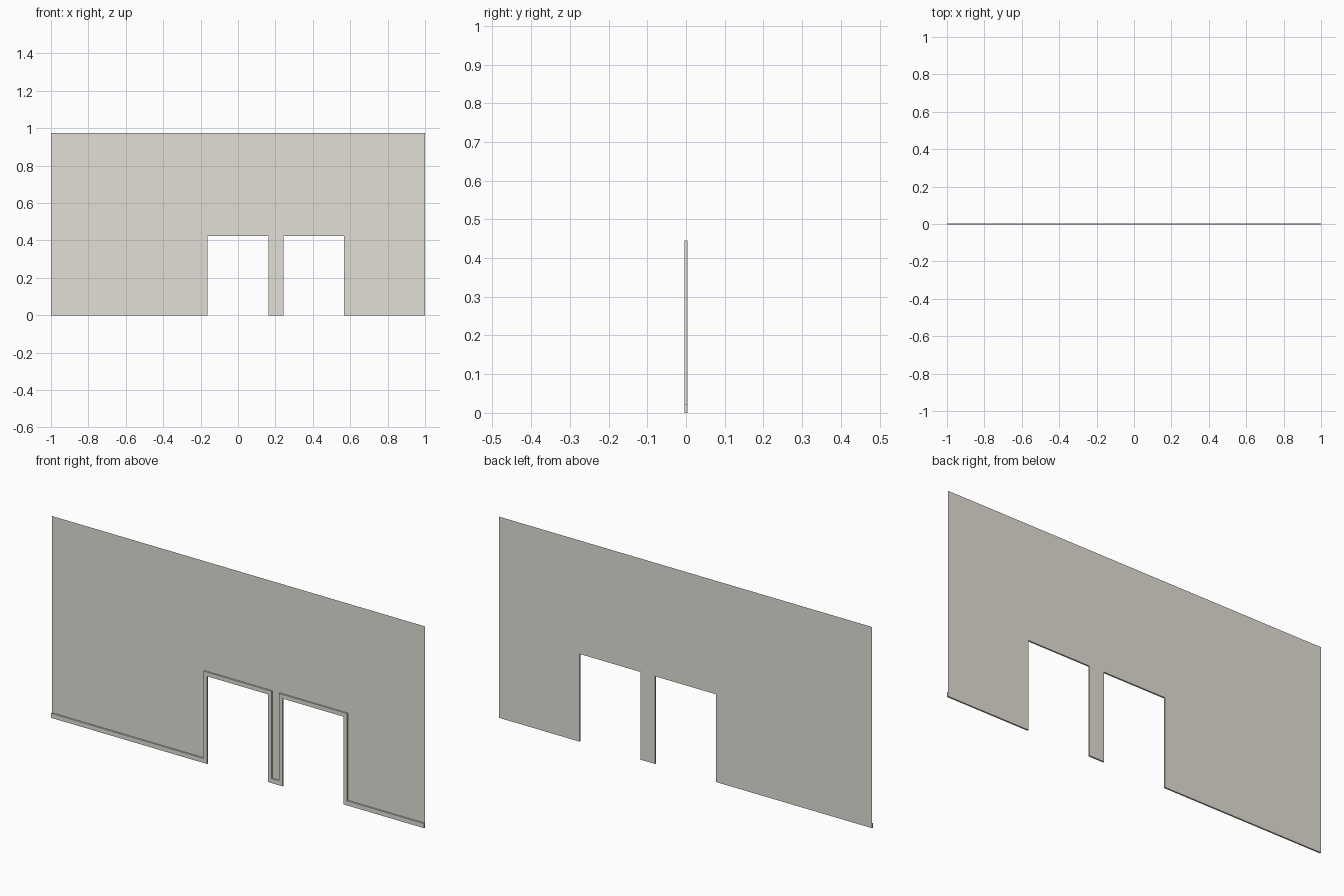
import bpy, bmesh

if "Cube" in bpy.data.objects:
    bpy.data.objects.remove(bpy.data.objects["Cube"])

H = 0.975            # wall height
DOOR_H = 0.425       # opening height
TRIM = 0.02          # trim width
BACK, FRONT = 0.0038, -0.0038
DOORS = [(-0.163, 0.163), (0.242, 0.568)]

mat = bpy.data.materials.new("warm off-white plaster")
mat.diffuse_color = (0.76, 0.74, 0.67, 1)
mat.use_nodes = True
mat.node_tree.nodes["Principled BSDF"].inputs["Base Color"].default_value = mat.diffuse_color


def panel(name, outline, raised):
    """Flat x-z outline facing the front; raised ones get side faces back to the wall."""
    bm = bmesh.new()
    y = FRONT if raised else BACK
    face = [bm.verts.new((x, y, z)) for x, z in outline]
    bm.faces.new(face)
    if raised:
        rear = [bm.verts.new((x, BACK, z)) for x, z in outline]
        n = len(face)
        for i in range(n):
            j = (i + 1) % n
            bm.faces.new((face[j], face[i], rear[i], rear[j]))
    me = bpy.data.meshes.new(name)
    bm.to_mesh(me)
    bm.free()
    me.materials.append(mat)
    ob = bpy.data.objects.new(name, me)
    bpy.context.collection.objects.link(ob)
    return ob


# Wall sheet with two door openings
outline = [(-1, 0)]
for a, b in DOORS:
    outline += [(a, 0), (a, DOOR_H), (b, DOOR_H), (b, 0)]
outline += [(1, 0), (1, H), (-1, H)]
panel("wall", outline, False)

# Door casings
for i, (a, b) in enumerate(DOORS):
    t = DOOR_H + TRIM
    panel(f"door_casing_{i + 1}",
          [(a - TRIM, 0), (a, 0), (a, DOOR_H), (b, DOOR_H), (b, 0),
           (b + TRIM, 0), (b + TRIM, t), (a - TRIM, t)], True)

# Skirting boards between the casings
stops = [-1] + [v for a, b in DOORS for v in (a - TRIM, b + TRIM)] + [1]
for i in range(0, len(stops), 2):
    a, b = stops[i], stops[i + 1]
    panel(f"skirting_{i // 2 + 1}",
          [(a, 0), (b, 0), (b, 0.022), (a, 0.022)], True)
